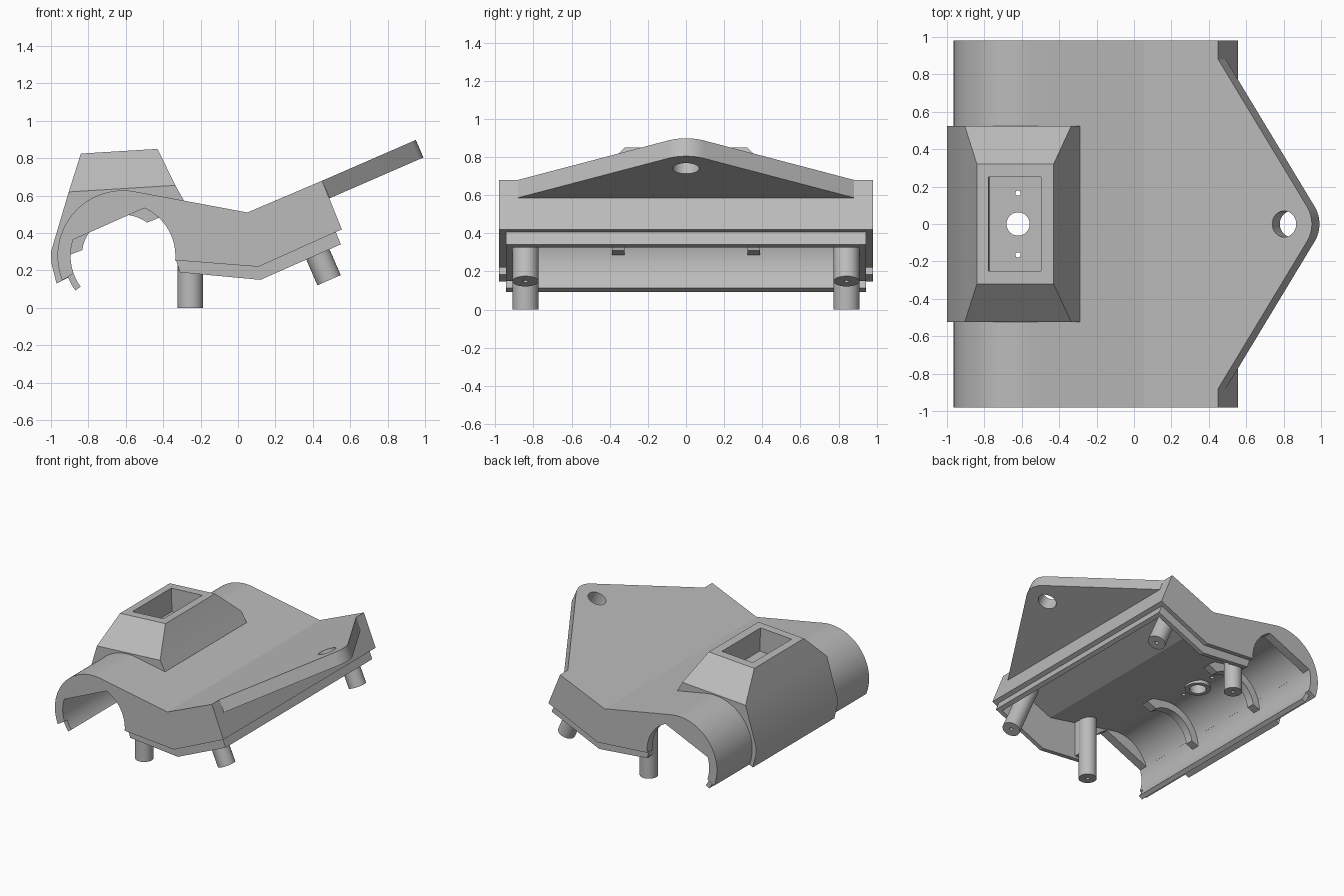
import bpy, bmesh, math
from mathutils import Vector, Matrix

cube = bpy.data.objects.get("Cube")
if cube:
    bpy.data.objects.remove(cube, do_unlink=True)

GREY = (0.5, 0.5, 0.5, 1)
mat = bpy.data.materials.new("plain grey")
mat.use_nodes = True
mat.diffuse_color = GREY
mat.node_tree.nodes["Principled BSDF"].inputs["Base Color"].default_value = GREY

PIPE = Vector((-0.615, 0.278))      # pipe centre in x, z
TILT = math.radians(23.5)           # slope of the rear half
ALONG = Vector((math.cos(TILT), 0, math.sin(TILT)))
UP = Vector((-math.sin(TILT), 0, math.cos(TILT)))
HINGE = Vector((0.45, 0, 0.68))     # top rear edge


def arc(radius, start, end, steps=32):
    """Points round the pipe centre, angles in degrees."""
    out = []
    for i in range(steps + 1):
        a = math.radians(start + (end - start) * i / steps)
        out.append((PIPE.x + radius * math.cos(a), PIPE.y + radius * math.sin(a)))
    return out


def finish(name, bm):
    bmesh.ops.recalc_face_normals(bm, faces=bm.faces[:])
    mesh = bpy.data.meshes.new(name)
    bm.to_mesh(mesh)
    bm.free()
    mesh.materials.append(mat)
    ob = bpy.data.objects.new(name, mesh)
    bpy.context.collection.objects.link(ob)
    return ob


def sweep(loop, offset):
    """Solid made by moving a closed loop of points along an offset."""
    bm = bmesh.new()
    face = bm.faces.new([bm.verts.new(p) for p in loop])
    moved = bmesh.ops.extrude_face_region(bm, geom=[face], use_keep_orig=True)["geom"]
    for v in moved:
        if isinstance(v, bmesh.types.BMVert):
            v.co += Vector(offset)
    return bm


def prism(name, profile, half, y=0):
    """Solid with an x, z profile, spanning y - half to y + half."""
    loop = [(x, y - half, z) for x, z in profile]
    return finish(name, sweep(loop, (0, 2 * half, 0)))


def rod(name, start, end, radius, sides=32):
    start, end = Vector(start), Vector(end)
    axis = end - start
    bm = bmesh.new()
    spin = axis.to_track_quat('Z', 'Y').to_matrix().to_4x4()
    bmesh.ops.create_cone(bm, cap_ends=True, segments=sides, radius1=radius, radius2=radius,
                          depth=axis.length, matrix=Matrix.Translation((start + end) / 2) @ spin)
    return finish(name, bm)


def combine(ob, other, operation):
    mod = ob.modifiers.new(operation, 'BOOLEAN')
    mod.operation, mod.solver, mod.object = operation, 'EXACT', other
    bpy.context.view_layer.update()
    result = bpy.data.meshes.new_from_object(ob.evaluated_get(bpy.context.evaluated_depsgraph_get()))
    ob.modifiers.clear()
    ob.data = result
    bpy.data.objects.remove(other, do_unlink=True)


def smooth(ob):
    bpy.ops.object.select_all(action='DESELECT')
    ob.select_set(True)
    bpy.context.view_layer.objects.active = ob
    bpy.ops.object.shade_smooth_by_angle(angle=math.radians(20))


# Main cover: pipe saddle at one side, folded roof at the other
cover = prism("cover", arc(0.35, 202, 80) + [(0.05, 0.51), (0.45, 0.68), (0.555, 0.42),
              (0.11, 0.22), (-0.34, 0.255), (-0.87, 0.19)], 0.98)

# Inset lip below the parting line
lip = prism("lip", [(-0.33, 0.25), (-0.31, 0.19), (0.12, 0.15), (0.55, 0.34), (0.5, 0.46),
            (0.1, 0.35), (-0.33, 0.4)], 0.945)
combine(cover, lip, 'UNION')
hook = prism("hook_lip", arc(0.315, 180, 216, 10) + arc(0.26, 216, 180, 10), 0.945)
combine(cover, hook, 'UNION')

# Tower: block following the pipe, with a tapered top
bm = sweep([(x, -0.525, z) for x, z in [(-0.905, 0.62), (-0.335, 0.655), (-0.29, 0.575),
           (-0.29, 0.53), (-0.7, 0.5), (-0.88, 0.3), (-0.89, 0.17), (-0.97, 0.13),
           (-1.0, 0.25), (-1.0, 0.3)]], (0, 1.05, 0))
bm.faces.ensure_lookup_table()
top = next(f for f in bm.faces if len(f.verts) == 4 and min(v.co.z for v in f.verts) > 0.61)
top = bmesh.ops.extrude_discrete_faces(bm, faces=[top])["faces"][0]
for v in top.verts:
    left = v.co.x < -0.6
    v.co = (-0.84 if left else -0.43, math.copysign(0.32, v.co.y), 0.825 if left else 0.85)
combine(cover, finish("tower", bm), 'UNION')

# Hollow inside and shaped openings through both end walls
hollow = prism("hollow", arc(0.28, 222, 80) + [(0.05, 0.44), (0.408, 0.597), (0.56, 0.22),
               (0.1, 0), (-0.5, -0.1)], 0.91)
combine(cover, hollow, 'DIFFERENCE')
opening = prism("opening", arc(0.28, -6, 66) + arc(0.28, 162, 222)
                + [(-0.7, -0.1), (-0.31, -0.1), (-0.31, 0.19)], 1.2)
combine(cover, opening, 'DIFFERENCE')

# Socket in the tower, with a cable hole and two screw holes
socket = prism("socket", [(-0.77, 0.64), (-0.49, 0.655), (-0.5, 0.9), (-0.78, 0.9)], 0.25)
combine(cover, socket, 'DIFFERENCE')
boss = rod("cable_boss", (-0.62, 0, 0.53), (-0.62, 0, 0.6), 0.095)
combine(cover, boss, 'UNION')
for y, radius in ((0, 0.062), (0.165, 0.014), (-0.165, 0.014)):
    combine(cover, rod("hole", (-0.62, y, 0.4), (-0.62, y, 0.8), radius), 'DIFFERENCE')
smooth(cover)

# Triangular hanging tab with a rounded tip and a hole
tip, rounding = 0.376, 0.17
outline = [(-0.02, -0.88), (0, -0.88)]
for i in range(17):
    a = math.radians(-33 + 66 * i / 16)
    outline.append((tip + rounding * math.cos(a), rounding * math.sin(a)))
outline += [(0, 0.88), (-0.02, 0.88)]
tab = finish("hanging_tab", sweep([HINGE + ALONG * u + Vector((0, y, 0)) for u, y in outline],
                                  -UP * 0.102))
hole_at = HINGE + ALONG * 0.385
combine(tab, rod("tab_hole", hole_at - UP * 0.3, hole_at + UP * 0.2, 0.07), 'DIFFERENCE')
smooth(tab)

# Paired ribs and posts
for side, label in ((1, "back"), (-1, "front")):
    rib = prism(label + "_rib", arc(0.3, 45, 180) + arc(0.22, 172, 54), 0.032, side * 0.355)
    smooth(rib)
    y = side * 0.842
    foot = Vector((0.487, y, 0.148))
    for name, start, end in (
            ("straight_post", Vector((-0.255, y, 0)), Vector((-0.255, y, 0.53))),
            ("tilted_post", foot, foot + UP * 0.49)):
        post = rod(label + "_" + name, start, end, 0.068)
        way = (end - start).normalized()
        combine(post, rod("screw_hole", start - way * 0.1, start + way * 0.2, 0.014, 16), 'DIFFERENCE')
        smooth(post)
    # Gusset tying the straight post to the end wall
    prism(label + "_gusset", [(-0.32, 0.2), (-0.19, 0.2), (-0.19, 0.52), (-0.32, 0.52)],
          0.045, side * 0.89)
